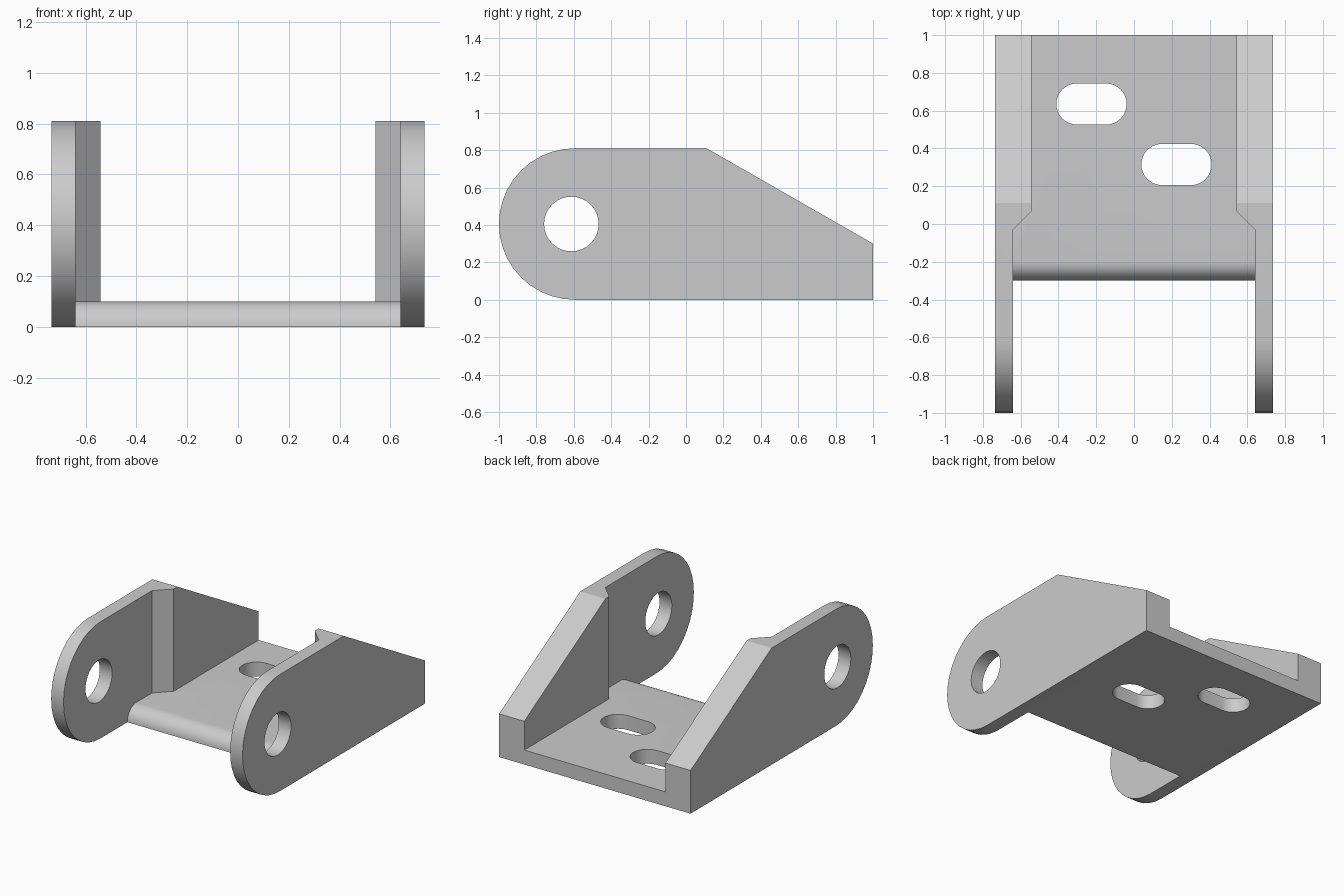
import bpy
import bmesh
from math import cos, sin, pi, radians
from mathutils import Vector

cube = bpy.data.objects.get("Cube")
if cube:
    bpy.data.objects.remove(cube, do_unlink=True)

grey = bpy.data.materials.new("plain_grey")
grey.use_nodes = True
grey.diffuse_color = (0.6, 0.6, 0.6, 1)
grey.node_tree.nodes["Principled BSDF"].inputs["Base Color"].default_value = grey.diffuse_color

HALF_WIDTH, CHEEK_IN, THICK_IN = 0.735, 0.64, 0.542
BASE_TOP, HEIGHT = 0.1, 0.81
RADIUS = HEIGHT / 2


def arc(cx, cy, r, start, end, steps):
    """Points on an arc, angles in degrees."""
    angles = [radians(start + (end - start) * i / steps) for i in range(steps + 1)]
    return [(cx + r * cos(a), cy + r * sin(a)) for a in angles]


def prism(name, outline, low, high, axis):
    """Extrude an outline along x (outline in y, z) or along z (outline in x, y)."""
    bm = bmesh.new()
    place = (lambda p: (low, *p)) if axis == "x" else (lambda p: (*p, low))
    face = bm.faces.new([bm.verts.new(place(p)) for p in outline])
    shift = Vector((high - low, 0, 0) if axis == "x" else (0, 0, high - low))
    ext = bmesh.ops.extrude_face_region(bm, geom=[face])
    bmesh.ops.translate(bm, vec=shift, verts=[g for g in ext["geom"] if isinstance(g, bmesh.types.BMVert)])
    bmesh.ops.recalc_face_normals(bm, faces=bm.faces)
    mesh = bpy.data.meshes.new(name)
    bm.to_mesh(mesh)
    bm.free()
    mesh.materials.append(grey)
    obj = bpy.data.objects.new(name, mesh)
    bpy.context.collection.objects.link(obj)
    return obj


def combine(target, other, operation):
    """Apply a boolean and remove the tool object."""
    mod = target.modifiers.new("boolean", "BOOLEAN")
    mod.operation, mod.solver, mod.object = operation, "EXACT", other
    bpy.context.view_layer.objects.active = target
    bpy.ops.object.modifier_apply(modifier=mod.name)
    bpy.data.objects.remove(other, do_unlink=True)


# Base plate with a rounded front upper edge
base_outline = [(1, 0), (1, BASE_TOP)] + arc(-0.2, 0, BASE_TOP, 90, 180, 10)
bracket = prism("bracket", base_outline, -0.69, 0.69, "x")

# Side cheeks: round front ear, sloped rear, thickened behind a chamfer
cheek_outline = [(1, 0), (1, 0.3), (0.11, HEIGHT)] + arc(-0.595, RADIUS, RADIUS, 90, 270, 20)
for side, name in ((1, "left_cheek"), (-1, "right_cheek")):
    cheek = prism(name, cheek_outline, side * THICK_IN, side * HALF_WIDTH, "x")
    relief = [(0.5, -1.2), (CHEEK_IN, -1.2), (CHEEK_IN, -0.03), (0.5, 0.11)]
    relief = [(side * x, y) for x, y in relief]
    combine(cheek, prism("relief_cutter", relief, -0.2, 1, "z"), "DIFFERENCE")
    hole = arc(-0.613, RADIUS, 0.146, 0, 348.75, 31)
    combine(cheek, prism("hole_cutter", hole, side * 0.4, side * 0.9, "x"), "DIFFERENCE")
    combine(bracket, cheek, "UNION")

# Mounting slots through the base
for cx, cy in ((-0.225, 0.635), (0.225, 0.315)):
    slot = arc(cx + 0.077, cy, 0.109, -90, 90, 16) + arc(cx - 0.077, cy, 0.109, 90, 270, 16)
    combine(bracket, prism("slot_cutter", slot, -0.1, 0.25, "z"), "DIFFERENCE")

# Merge flat seams and smooth only the curved walls
bm = bmesh.new()
bm.from_mesh(bracket.data)
bmesh.ops.remove_doubles(bm, verts=bm.verts, dist=0.0001)
bmesh.ops.dissolve_limit(bm, angle_limit=radians(0.5), verts=bm.verts, edges=bm.edges)
bm.to_mesh(bracket.data)
bm.free()
bpy.ops.object.select_all(action="DESELECT")
bracket.select_set(True)
bpy.context.view_layer.objects.active = bracket
bpy.ops.object.shade_smooth_by_angle(angle=radians(25))
